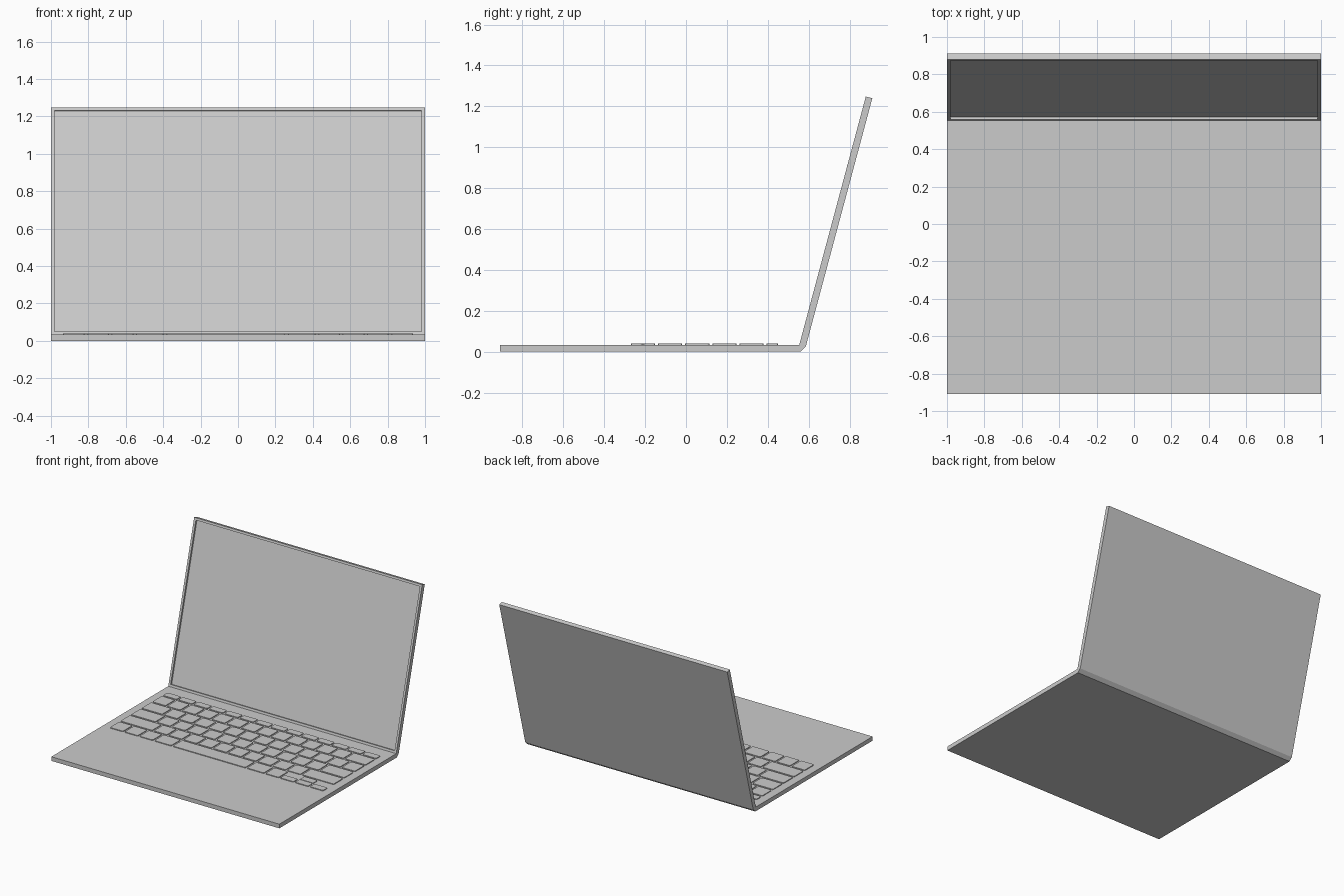
import bpy, bmesh, math
from mathutils import Vector

if "Cube" in bpy.data.objects:
    bpy.data.objects.remove(bpy.data.objects["Cube"])

H = 0.033                      # thickness of base and lid
HINGE = Vector((0, 0.554, H))  # front lower edge of the lid
TILT = math.radians(15)
LID = 1.258


def finish(name, bm):
    bmesh.ops.recalc_face_normals(bm, faces=bm.faces)
    me = bpy.data.meshes.new(name)
    bm.to_mesh(me)
    bm.free()
    ob = bpy.data.objects.new(name, me)
    bpy.context.collection.objects.link(ob)
    return ob


def add_box(bm, lo, hi):
    verts = bmesh.ops.create_cube(bm, size=1)["verts"]
    for v in verts:
        v.co = [l + (c + 0.5) * (h - l) for c, l, h in zip(v.co, lo, hi)]
    return verts


def extrude_x(name, profile, half):
    bm = bmesh.new()
    face = bm.faces.new([bm.verts.new((-half, y, z)) for y, z in profile])
    ext = bmesh.ops.extrude_face_region(bm, geom=[face])["geom"]
    for v in ext:
        if isinstance(v, bmesh.types.BMVert):
            v.co.x = half
    return finish(name, bm)


# Base slab
extrude_x("base", [(-0.91, 0), (0.56, 0), (HINGE.y, H), (-0.91, H)], 1.0)

# Hinge wedge joining base and lid
back = (HINGE.y + H * math.cos(TILT), H - H * math.sin(TILT))
extrude_x("hinge", [(0.56, 0), back, (HINGE.y, H)], 1.0)

# Lid with a recessed screen, built upright and then leaned back
bm = bmesh.new()
add_box(bm, (-1, 0, 0), (1, H, LID))
bm.normal_update()
front = min(bm.faces, key=lambda f: f.calc_center_median().y)
bmesh.ops.inset_region(bm, faces=[front], thickness=0.025)
panel = bmesh.ops.extrude_face_region(bm, geom=[front])["geom"]
bmesh.ops.translate(bm, vec=(0, 0.014, 0),
                    verts=[v for v in panel if isinstance(v, bmesh.types.BMVert)])
if front.is_valid:
    bmesh.ops.delete(bm, geom=[front], context="FACES_ONLY")
lid = finish("lid", bm)
lid.location = HINGE
lid.rotation_euler.x = -TILT

# Keyboard: key widths per row, in key units, from front to back
UNIT, PITCH, GAP, X0, Y0 = 0.13, 0.133, 0.015, -0.9425, -0.27
rows = [
    [1, 1, 1, 1.25, 5, 1.25, 1],
    [2.25] + [1] * 10 + [2.25],
    [1.75] + [1] * 11 + [1.75],
    [1.5] + [1] * 13,
    [1] * 13 + [1.5],
    [14.5 / 14] * 14,
]
KEY = PITCH - GAP
HALF = KEY / 2 - 0.003
bm = bmesh.new()


def add_key(x, y, w, d):
    add_box(bm, (x + GAP / 2, y, H - 0.005), (x + w - GAP / 2, y + d, 0.039))


for r, widths in enumerate(rows):
    x, y = X0, Y0 + r * PITCH
    for w in widths:
        add_key(x, y, w * UNIT, HALF if r == 5 else KEY)
        x += w * UNIT
    if r == 0:
        # Arrow keys, half height with the middle pair stacked
        for i in range(3):
            add_key(x + i * UNIT, y, UNIT, HALF)
        add_key(x + UNIT, y + KEY - HALF, UNIT, HALF)

# Round the key corners
upright = [e for e in bm.edges
           if abs(e.verts[0].co.z - e.verts[1].co.z) > 0.001]
bmesh.ops.bevel(bm, geom=upright, offset=0.008, segments=2, profile=0.5,
                affect="EDGES")
finish("keyboard_keys", bm)
